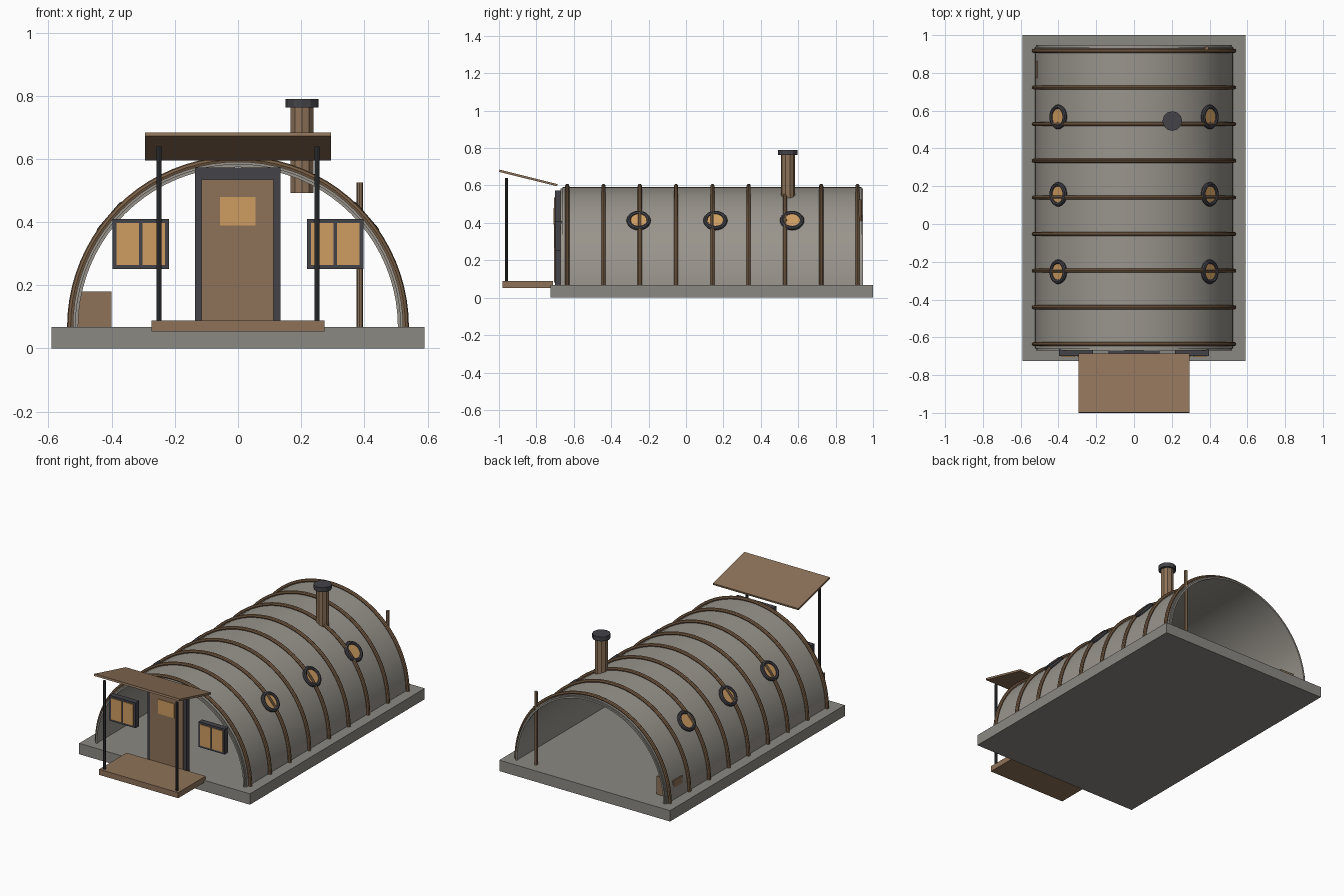
import bpy, bmesh
from math import pi, sin, cos, atan2, hypot
from mathutils import Matrix, Vector

if "Cube" in bpy.data.objects:
    bpy.data.objects.remove(bpy.data.objects["Cube"], do_unlink=True)


def material(name, r, g, b):
    m = bpy.data.materials.new(name)
    m.use_nodes = True
    m.diffuse_color = (r, g, b, 1)
    m.node_tree.nodes["Principled BSDF"].inputs["Base Color"].default_value = (r, g, b, 1)
    return m


WOOD = material("wood", 0.27, 0.17, 0.1)
RIB = material("rib_wood", 0.2, 0.12, 0.065)
STEEL = material("shell_grey", 0.32, 0.3, 0.265)
STONE = material("concrete", 0.26, 0.25, 0.225)
DARK = material("dark_frame", 0.055, 0.055, 0.065)
POST = material("dark_post", 0.033, 0.035, 0.038)
AMBER = material("amber_glass", 0.62, 0.34, 0.12)

FLOOR = 0.068  # top of the slab, springing line of the arch


def finish(bm, name, mat, smooth=False):
    bmesh.ops.recalc_face_normals(bm, faces=bm.faces)
    me = bpy.data.meshes.new(name)
    bm.to_mesh(me)
    bm.free()
    me.materials.append(mat)
    ob = bpy.data.objects.new(name, me)
    bpy.context.collection.objects.link(ob)
    if smooth:
        bpy.ops.object.select_all(action="DESELECT")
        ob.select_set(True)
        bpy.context.view_layer.objects.active = ob
        bpy.ops.object.shade_smooth_by_angle(angle=0.7)
    return ob


def box(name, mat, x, y, z):
    """Box from three (low, high) ranges."""
    bm = bmesh.new()
    bmesh.ops.create_cube(bm, size=1)
    for v in bm.verts:
        v.co = [(a + b) / 2 + c * (b - a) for (a, b), c in zip((x, y, z), v.co)]
    return finish(bm, name, mat)


def cylinder(name, mat, x, y, z0, z1, r, sides):
    bm = bmesh.new()
    bmesh.ops.create_cone(bm, cap_ends=True, segments=sides, radius1=r, radius2=r, depth=z1 - z0,
                          matrix=Matrix.Translation((x, y, (z0 + z1) / 2)))
    return finish(bm, name, mat)


def arch(name, mat, profile, steps=40):
    """Sweep a closed (radius, y) profile over a half circle."""
    bm = bmesh.new()
    rings = [[bm.verts.new((r * cos(pi * i / steps), y, FLOOR + r * sin(pi * i / steps)))
              for r, y in profile] for i in range(steps + 1)]
    n = len(profile)
    for a, b in zip(rings, rings[1:]):
        for k in range(n):
            bm.faces.new((a[k], a[(k + 1) % n], b[(k + 1) % n], b[k]))
    bm.faces.new(rings[0])
    bm.faces.new(rings[-1])
    return finish(bm, name, mat, True)


def lathe(name, mat, profile, matrix, steps=24):
    """Spin a closed (radius, height) profile into a ring."""
    bm = bmesh.new()
    rings = [[bm.verts.new(matrix @ Vector((r * cos(2 * pi * i / steps), r * sin(2 * pi * i / steps), h)))
              for r, h in profile] for i in range(steps)]
    n = len(profile)
    for i in range(steps):
        a, b = rings[i], rings[(i + 1) % steps]
        for k in range(n):
            bm.faces.new((a[k], a[(k + 1) % n], b[(k + 1) % n], b[k]))
    return finish(bm, name, mat, True)


def circle(cx, cy, r, n=8):
    return [(cx + r * cos(2 * pi * k / n), cy + r * sin(2 * pi * k / n)) for k in range(n)]


def band(r0, r1, y0, y1):
    return [(r0, y0), (r1, y0), (r1, y1), (r0, y1)]


# Slab and vaulted shell with end rims
box("foundation_slab", STONE, (-0.59, 0.59), (-0.725, 1.0), (0, FLOOR))
arch("vault_shell", STEEL, band(0.508, 0.523, -0.66, 0.938))
arch("front_rim", STEEL, band(0.506, 0.516, -0.67, -0.655))
arch("back_rim", STEEL, band(0.506, 0.516, 0.933, 0.947))

# Ribs over the shell
for i in range(9):
    arch(f"rib_{i + 1}", RIB, circle(0.53, -0.635 + 0.194 * i, 0.011))

# Round side windows, tilted to follow the shell
for side, label in ((1, "left"), (-1, "right")):
    for i in range(3):
        out = Vector((side * 0.402, 0, 0.345))
        centre = out.normalized() * 0.523 + Vector((0, -0.253 + 0.41 * i, FLOOR))
        m = Matrix.Translation(centre) @ out.to_track_quat("Z", "Y").to_matrix().to_4x4()
        lathe(f"{label}_porthole_frame_{i + 1}", DARK, circle(0.053, 0.006, 0.012), m)
        bm = bmesh.new()
        bmesh.ops.create_cone(bm, cap_ends=True, segments=24, radius1=0.05, radius2=0.05,
                              depth=0.02, matrix=m)
        finish(bm, f"{label}_porthole_glass_{i + 1}", AMBER)

# Front door
box("door_frame", DARK, (-0.136, 0.134), (-0.7, -0.67), (FLOOR, 0.573))
box("door", WOOD, (-0.115, 0.112), (-0.705, -0.68), (0.08, 0.535))
box("door_glass", AMBER, (-0.057, 0.055), (-0.709, -0.7), (0.39, 0.48))

# Front windows with two panes each
for side, label in ((1, "left"), (-1, "right")):
    box(f"{label}_window_frame", DARK, sorted((side * 0.218, side * 0.398)), (-0.7, -0.665), (0.252, 0.41))
    for k, (a, b) in enumerate(((0.231, 0.302), (0.313, 0.385))):
        box(f"{label}_window_pane_{k + 1}", AMBER, sorted((side * a, side * b)), (-0.704, -0.69), (0.265, 0.397))

# Porch deck, posts and sloping canopy
box("porch_deck", WOOD, (-0.273, 0.273), (-0.98, -0.71), (0.053, 0.088))
for side, label in ((1, "left"), (-1, "right")):
    cylinder(f"{label}_porch_post", POST, side * 0.25, -0.96, 0.085, 0.64, 0.008, 8)
canopy = box("porch_canopy", WOOD, (-0.295, 0.295), (-0.16, 0.16), (-0.006, 0.006))
canopy.location = (0, -0.843, 0.64)
canopy.rotation_euler = (-atan2(0.077, 0.31), 0, 0)

# Chimney with cap
cylinder("chimney_pipe", WOOD, 0.203, 0.545, 0.492, 0.768, 0.038, 10)
cylinder("chimney_cap", DARK, 0.203, 0.545, 0.763, 0.79, 0.052, 12)

# Back pole and storage crate
cylinder("back_pole", WOOD, 0.385, 0.93, FLOOR, 0.525, 0.01, 8)
box("storage_crate", WOOD, (-0.518, -0.4), (0.773, 0.863), (FLOOR, 0.181))
